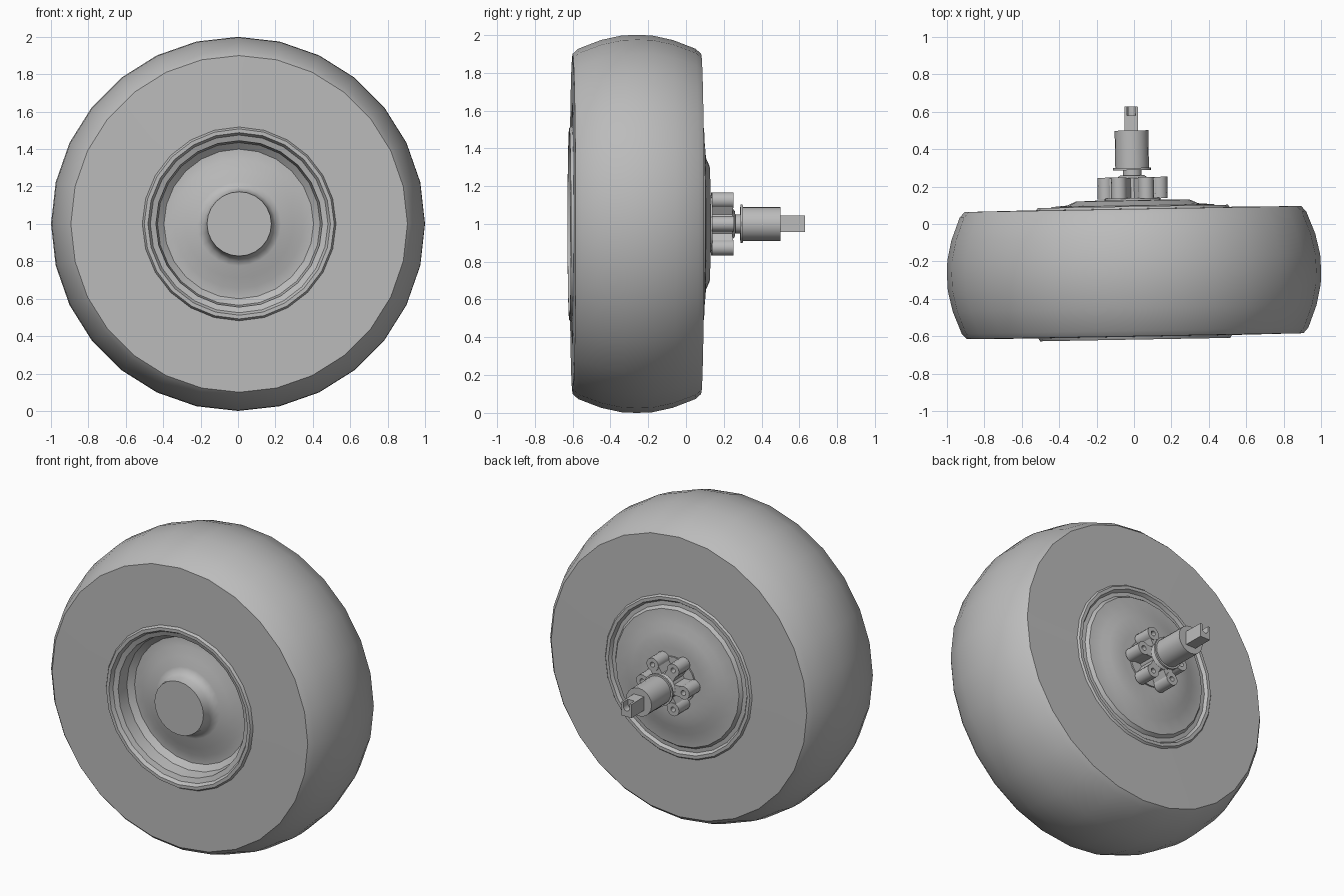
import bpy, bmesh, math
from mathutils import Matrix, Vector

old = bpy.data.objects.get("Cube")
if old:
    bpy.data.objects.remove(old, do_unlink=True)

grey = bpy.data.materials.new("plain grey")
grey.use_nodes = True
COLOR = (0.5, 0.5, 0.5, 1.0)
grey.diffuse_color = COLOR
grey.node_tree.nodes["Principled BSDF"].inputs["Base Color"].default_value = COLOR

CENTRE = Vector((0, -0.26, 1.0))   # middle of the wheel
YAW = 0.018                        # the whole wheel is turned slightly


def finish(name, bm, angle=40):
    bmesh.ops.remove_doubles(bm, verts=bm.verts, dist=1e-5)
    bmesh.ops.recalc_face_normals(bm, faces=bm.faces)
    mesh = bpy.data.meshes.new(name)
    bm.to_mesh(mesh)
    bm.free()
    mesh.materials.append(grey)
    obj = bpy.data.objects.new(name, mesh)
    bpy.context.collection.objects.link(obj)
    obj.location = CENTRE
    obj.rotation_euler.z = YAW
    bpy.ops.object.select_all(action='DESELECT')
    obj.select_set(True)
    bpy.context.view_layer.objects.active = obj
    bpy.ops.object.shade_smooth_by_angle(angle=math.radians(angle))
    return obj


def lathe(bm, profile, sides, closed=False, x=0, z=0):
    """Turn a (radius, y) profile round a line parallel to the y axis."""
    pts = profile + profile[:1] if closed else profile
    rings = []
    for r, y in pts:
        if r == 0:
            rings.append([bm.verts.new((x, y, z))])
        else:
            rings.append([bm.verts.new((x + r * math.cos(a), y, z + r * math.sin(a)))
                          for a in (2 * math.pi * i / sides for i in range(sides))])
    for a, b in zip(rings, rings[1:]):
        for i in range(sides):
            j = (i + 1) % sides
            if len(a) == 1:
                bm.faces.new((a[0], b[i], b[j]))
            elif len(b) == 1:
                bm.faces.new((a[i], b[0], a[j]))
            else:
                bm.faces.new((a[i], b[i], b[j], a[j]))


def turned(name, profile, sides, closed=False, angle=40):
    bm = bmesh.new()
    lathe(bm, profile, sides, closed)
    return finish(name, bm, angle)


def prism(bm, outline, y0, y1):
    """Extrude an (x, z) outline along y."""
    face = bm.faces.new([bm.verts.new((x, y0, z)) for x, z in outline])
    ext = bmesh.ops.extrude_face_region(bm, geom=[face], use_keep_orig=True)
    verts = [v for v in ext["geom"] if isinstance(v, bmesh.types.BMVert)]
    bmesh.ops.translate(bm, verts=verts, vec=(0, y1 - y0, 0))


# Tyre: rounded tread and flat side walls
tread = [(0.90, -0.34), (0.927, -0.31), (0.973, -0.19), (0.997, -0.08), (1.0, 0.0)]
tread += [(r, -y) for r, y in reversed(tread[:-1])]
turned("tyre", [(0.50, -0.343)] + tread + [(0.50, 0.343)], 28, closed=True)

# Rim: lip, deep front dish with raised boss and cap, shallow stepped back
turned("rim", [
    (0, -0.35), (0.172, -0.35), (0.178, -0.30), (0.195, -0.27), (0.225, -0.255),
    (0.29, -0.25), (0.345, -0.222), (0.40, -0.22), (0.435, -0.25), (0.445, -0.325),
    (0.475, -0.335), (0.488, -0.358), (0.508, -0.358), (0.52, -0.34),
    (0.52, 0.34), (0.508, 0.354), (0.488, 0.354), (0.475, 0.335), (0.45, 0.337),
    (0.435, 0.358), (0.35, 0.365), (0.305, 0.385), (0.20, 0.388), (0, 0.388)], 24)

# Hub core behind the rim, stepping down to the neck
turned("hub_core", [
    (0, 0.38), (0.15, 0.38), (0.15, 0.398), (0.085, 0.40), (0.085, 0.505),
    (0.065, 0.52), (0.05, 0.52), (0.05, 0.56), (0, 0.56)], 24)

# Six hollow bolt lugs, each with a web to the core
bm = bmesh.new()
for k in range(6):
    a = k * math.pi / 3
    lathe(bm, [(0.016, 0.395), (0.042, 0.395), (0.042, 0.51), (0.016, 0.51)], 14,
          closed=True, x=0.145 * math.cos(a), z=0.145 * math.sin(a))
    web = bmesh.ops.create_cube(bm, size=1)["verts"]
    bmesh.ops.scale(bm, verts=web, vec=(0.07, 0.108, 0.068))
    bmesh.ops.translate(bm, verts=web, vec=(0.09, 0.452, 0))
    bmesh.ops.rotate(bm, verts=web, cent=(0, 0, 0), matrix=Matrix.Rotation(-a, 3, 'Y'))
finish("bolt_lugs", bm)

# Axle sleeve with its thin collar
turned("axle_sleeve", [
    (0, 0.548), (0.102, 0.548), (0.102, 0.56), (0.09, 0.56), (0.09, 0.76), (0, 0.76)], 20)

# Axle tip: flat-sided key with a round groove in its end
W, H = 0.036, 0.044
bm = bmesh.new()
prism(bm, [(-W, -H), (W, -H), (W, H), (-W, H)], 0.75, 0.84)
groove = [(0.022 * math.cos(a), H - 0.03 + 0.022 * math.sin(a))
          for a in (-math.pi * i / 6 for i in range(7))]
prism(bm, [(-W, -H), (W, -H), (W, H), (0.022, H)] + groove + [(-0.022, H), (-W, H)],
      0.84, 0.888)
finish("axle_tip", bm, 30)
